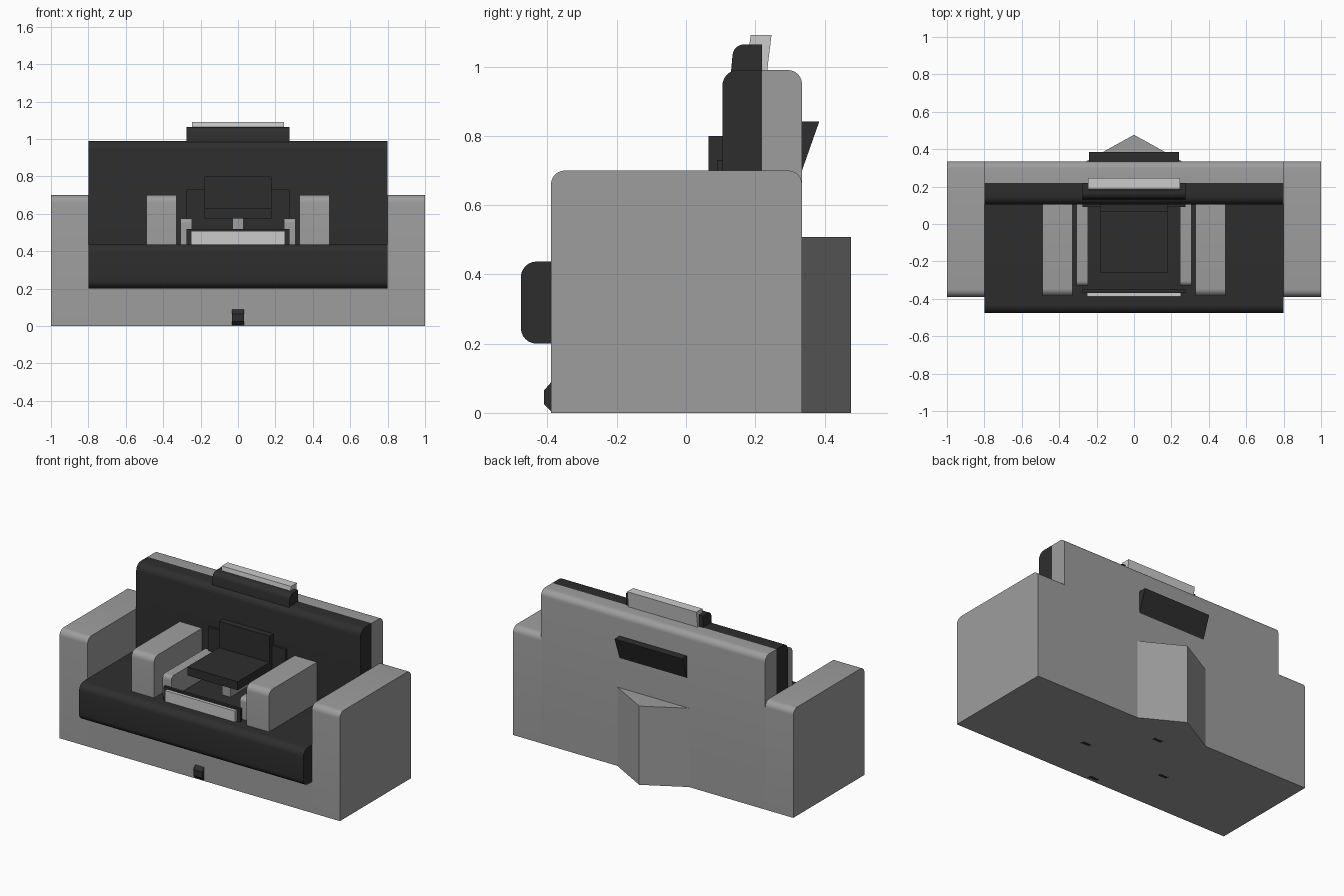
import bpy, math
from mathutils import Vector

if "Cube" in bpy.data.objects:
    bpy.data.objects.remove(bpy.data.objects["Cube"], do_unlink=True)


def material(name, v):
    m = bpy.data.materials.new(name)
    m.use_nodes = True
    m.diffuse_color = (v, v, v, 1)
    m.node_tree.nodes["Principled BSDF"].inputs["Base Color"].default_value = (v, v, v, 1)
    return m


GREY = material("mid grey", 0.34)
DARK = material("charcoal", 0.027)
LIGHT = material("light grey", 0.60)


def rounded(profile, steps=6):
    """Replace each (a, b, radius) corner by a smooth arc."""
    out = []
    n = len(profile)
    for i, corner in enumerate(profile):
        p = Vector(corner[:2])
        r = corner[2] if len(corner) > 2 else 0
        if not r:
            out.append(p)
            continue
        a = p + (Vector(profile[i - 1][:2]) - p).normalized() * r
        b = p + (Vector(profile[(i + 1) % n][:2]) - p).normalized() * r
        centre = a + b - p
        for k in range(steps + 1):
            t = k / steps * math.pi / 2
            out.append(centre + (a - centre) * math.cos(t) + (b - centre) * math.sin(t))
    return out


def prism(name, profile, lo, hi, mat, axis="x"):
    """Extrude a (y, z) profile along x, or an (x, y) outline along z."""
    pts = rounded(profile)
    n = len(pts)
    place = (lambda p, h: (h, p.x, p.y)) if axis == "x" else (lambda p, h: (p.x, p.y, h))
    verts = [place(p, h) for h in (lo, hi) for p in pts]
    faces = [list(range(n))[::-1], list(range(n, 2 * n))]
    faces += [[i, (i + 1) % n, (i + 1) % n + n, i + n] for i in range(n)]
    mesh = bpy.data.meshes.new(name)
    mesh.from_pydata(verts, [], faces)
    mesh.materials.append(mat)
    ob = bpy.data.objects.new(name, mesh)
    bpy.context.collection.objects.link(ob)
    bpy.ops.object.select_all(action="DESELECT")
    ob.select_set(True)
    bpy.context.view_layer.objects.active = ob
    bpy.ops.object.mode_set(mode="EDIT")
    bpy.ops.mesh.select_all(action="SELECT")
    bpy.ops.mesh.normals_make_consistent(inside=False)
    bpy.ops.object.mode_set(mode="OBJECT")
    bpy.ops.object.shade_smooth_by_angle(angle=math.radians(25))
    return ob


def slab(name, half, y0, y1, z0, z1, mat, front=0, back=0, low=0):
    """Block centred on x = 0 with optional rounded top and lower front edges."""
    return prism(name, [(y0, z0, low), (y0, z1, front), (y1, z1, back), (y1, z0)], -half, half, mat)


def pair(name, x0, x1, y0, y1, z0, z1, mat, front=0, back=0):
    """Mirrored blocks on both sides."""
    for side, s in (("left", 1), ("right", -1)):
        a, b = sorted((s * x0, s * x1))
        prism(f"{side}_{name}", [(y0, z0), (y0, z1, front), (y1, z1, back), (y1, z0)], a, b, mat)


# Outer frame
slab("base", 0.8, -0.39, 0.335, 0, 0.2, GREY)
slab("back_frame", 0.8, 0.22, 0.335, 0.2, 0.99, GREY, back=0.04)
pair("arm", 0.8, 1.0, -0.39, 0.335, 0, 0.7, GREY, front=0.04, back=0.04)

# Main cushions
slab("seat_cushion", 0.8, -0.477, 0.22, 0.2, 0.437, DARK, front=0.045, low=0.045)
slab("back_cushion", 0.8, 0.105, 0.22, 0.437, 0.99, DARK, front=0.045)

# Small nested seat in the middle
pair("inner_armrest", 0.33, 0.49, -0.385, 0.105, 0.437, 0.7, GREY, front=0.04)
pair("inner_rail", 0.245, 0.307, -0.33, 0.105, 0.437, 0.575, GREY, front=0.025)
slab("inner_back_panel", 0.275, 0.09, 0.105, 0.437, 0.73, DARK)
slab("inner_cushion", 0.18, -0.26, 0.09, 0.575, 0.63, DARK)
slab("inner_backrest", 0.18, 0.065, 0.105, 0.63, 0.8, DARK)
slab("cushion_post", 0.03, -0.12, 0.06, 0.437, 0.575, GREY)
slab("front_lip", 0.275, -0.368, -0.35, 0.437, 0.52, DARK)
slab("front_lip_plate", 0.25, -0.388, -0.368, 0.437, 0.508, LIGHT)

# Headrest with a leaning pale plate behind it
prism("headrest", [(0.13, 0.985), (0.137, 1.064, 0.03), (0.22, 1.064), (0.22, 0.985)],
      -0.275, 0.275, DARK)
prism("headrest_plate", [(0.172, 0.985), (0.187, 1.092), (0.247, 1.092), (0.234, 0.985)],
      -0.247, 0.247, LIGHT)

# Rear wedge and sloped rear handle
prism("rear_wedge", [(-0.265, 0.33), (0.265, 0.33), (0, 0.477)], 0, 0.508, GREY, axis="z")
prism("rear_handle", [(0.33, 0.7), (0.335, 0.7), (0.385, 0.842), (0.33, 0.842)],
      -0.24, 0.24, DARK)

# Front catch and underside slots
prism("front_catch", [(-0.385, 0.005), (-0.39, 0.005), (-0.41, 0.025), (-0.41, 0.065),
                      (-0.39, 0.088), (-0.385, 0.088)], -0.032, 0.032, DARK)
pair("underside_slot", 0.26, 0.32, -0.095, -0.075, -0.001, 0.005, DARK)
for label, y in (("front", -0.36), ("rear", 0.21)):
    slab(f"{label}_underside_slot", 0.03, y - 0.01, y + 0.01, -0.001, 0.005, DARK)
